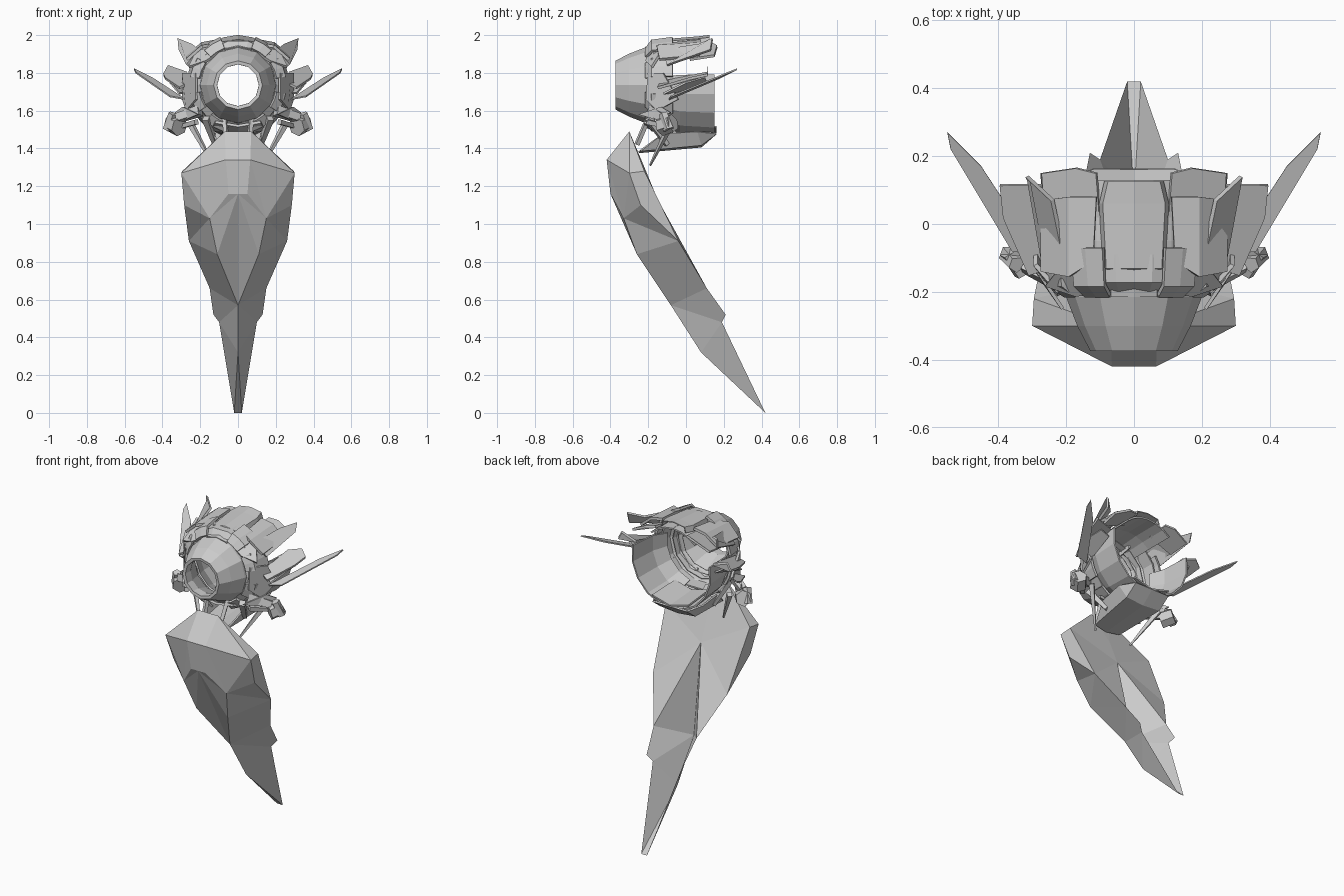
import bpy, bmesh, math
from mathutils import Vector

if "Cube" in bpy.data.objects:
    bpy.data.objects.remove(bpy.data.objects["Cube"])

CZ = 1.735  # height of the eye axis


def make(name, verts, faces, mirror=True, thick=0.0):
    me = bpy.data.meshes.new(name)
    me.from_pydata(verts, [], faces)
    bm = bmesh.new()
    bm.from_mesh(me)
    bmesh.ops.recalc_face_normals(bm, faces=bm.faces)
    bm.to_mesh(me)
    bm.free()
    ob = bpy.data.objects.new(name, me)
    bpy.context.collection.objects.link(ob)
    if thick:
        m = ob.modifiers.new("thickness", "SOLIDIFY")
        m.thickness = thick
        m.offset = 0
    if mirror:
        m = ob.modifiers.new("mirror", "MIRROR")
        m.use_clip = True
        m.merge_threshold = 0.001
    return ob


def plate(name, pts, thick=0.014):
    return make(name, pts, [tuple(range(len(pts)))], True, thick)


def band(name, profile, a0, a1, n, thick=0.01, mirror=True):
    """Faceted sheet swept about the eye axis; profile = (y, radius)."""
    full = abs(a1 - a0) >= 360
    cols = n if full else n + 1
    verts = []
    for y, r in profile:
        for i in range(cols):
            a = math.radians(a0 + (a1 - a0) * i / n)
            verts.append((r * math.cos(a), y, CZ + r * math.sin(a)))
    faces = []
    for j in range(len(profile) - 1):
        for i in range(n):
            k = (i + 1) % cols
            faces.append((j * cols + i, j * cols + k, (j + 1) * cols + k, (j + 1) * cols + i))
    return make(name, verts, faces, mirror, thick)


def bar(name, p, q, r0, r1, n=4):
    """Tapered bar between two points."""
    p, q = Vector(p), Vector(q)
    d = (q - p).normalized()
    u = d.cross(Vector((0.3, 0.9, 0.2))).normalized()
    w = d.cross(u)
    verts = []
    for c, r in ((p, r0), (q, r1)):
        for i in range(n):
            a = 2 * math.pi * i / n
            verts.append(c + u * r * math.cos(a) + w * r * math.sin(a))
    faces = [tuple(range(n)), tuple(range(n, 2 * n))]
    faces += [(i, (i + 1) % n, n + (i + 1) % n, n + i) for i in range(n)]
    return make(name, verts, faces)


# Tapering body: solid shield with a side rim above, folded leaf below (half, mirrored)
P = {
    "A0": (0, -.30, 1.49), "A": (.07, -.30, 1.49), "B0": (0, -.42, 1.34), "B": (.065, -.42, 1.34),
    "C": (.30, -.30, 1.27), "D0": (0, -.40, 1.16), "D": (.05, -.40, 1.16), "G": (.15, -.33, 1.03),
    "Q": (.285, -.24, 1.10), "H": (.26, -.04, .91), "I": (.11, -.26, .84), "J": (0, -.08, .57),
    "K": (.15, .11, .66), "L": (.13, .21, .52), "M": (.10, .19, .48), "E": (0, .08, .32),
    "N": (.02, .42, 0), "N0": (0, .42, 0), "U": (0, -.22, 1.30), "V": (0, -.15, 1.13),
    "R": (.295, -.22, 1.28),
}
keys = list(P)
body = ["A0 A B B0", "B0 B D D0", "A C B", "B C G", "B G D", "D0 D G", "D0 G I", "D0 I J",
        "C Q G", "Q H G", "G H I", "I H K", "I K J", "J K L M", "J M E", "E M N", "E N N0",
        "A0 A U", "A R U", "A C R", "C Q R", "Q H R", "R V U", "R H V", "V H K", "V K J"]
make("tapered_body", list(P.values()), [tuple(keys.index(k) for k in f.split()) for f in body])

# Eye barrel: hollow flared ring
band("eye_barrel", [(-.20, .165), (-.32, .112), (-.37, .112), (-.372, .128), (-.30, .165),
                    (-.215, .198), (-.16, .205)], 0, 360, 12, 0.004, False)
# Collar behind the barrel
band("eye_collar", [(-.20, .195), (-.17, .235), (-.09, .24)], 0, 360, 14, 0.01, False)
for i, a in enumerate((-60, -22, 22, 58)):
    band("collar_segment_%d" % i, [(-.21, .205), (-.18, .25), (-.07, .265)], a - 12, a + 12, 2, 0.015)

# Cheek shells sweeping back
band("cheek_shell", [(-.12, .22), (-.03, .262), (.15, .275)], -75, 12, 4)
band("lower_shell", [(-.06, .24), (.16, .255)], -90, -60, 1)
# Hood beneath the crown plates
band("hood", [(-.17, .21), (-.05, .222), (.13, .222)], 46, 90, 3)

# Crown centre plate with a narrow visor
crown = [(-.215, 1.935, .065), (-.14, 1.955, .07), (-.13, 1.975, .08), (.06, 1.99, .09), (.125, 1.998, .075)]
cv = []
for y, z, w in crown:
    cv += [(0, y, z), (w, y, z - .012), (w + .01, y, z - .045)]
cf = []
for j in range(len(crown) - 1):
    for i in range(2):
        cf.append((3 * j + i, 3 * j + i + 1, 3 * j + i + 4, 3 * j + i + 3))
make("crown_plate", cv, cf, True, 0.006)

# Crown side plates, bent in the middle
make("crown_side_plate",
     [(.12, -.11, 1.95), (.11, .08, 1.97), (.19, -.155, 1.94), (.19, .08, 1.955), (.27, -.14, 1.87), (.27, .07, 1.89)],
     [(0, 1, 3, 2), (2, 3, 5, 4)], True, 0.016)
plate("brow_plate", [(.09, -.20, 1.91), (.12, -.12, 1.94), (.22, -.13, 1.91), (.26, -.18, 1.83), (.17, -.21, 1.86)])
plate("rear_crown_plate", [(.10, .02, 1.93), (.11, .15, 1.95), (.17, .165, 1.94), (.27, .15, 1.89), (.26, .02, 1.87)])

# Side flaps and long blades
plate("upper_flap", [(.20, -.12, 1.92), (.24, .07, 1.95), (.315, .14, 1.98), (.31, .13, 1.92), (.27, -.10, 1.84)])
plate("middle_flap", [(.25, -.13, 1.75), (.27, .115, 1.80), (.37, .115, 1.835), (.395, .115, 1.79), (.385, .02, 1.77),
                      (.31, -.15, 1.72)])
plate("long_blade", [(.28, -.09, 1.66), (.36, -.08, 1.675), (.54, .22, 1.80), (.55, .27, 1.82), (.45, .17, 1.77)], 0.008)
plate("rear_fin", [(.26, -.05, 1.70), (.28, .11, 1.75), (.33, .10, 1.78), (.36, .0, 1.75), (.31, -.12, 1.69)], 0.01)
plate("temple_plate", [(.22, -.20, 1.80), (.29, -.12, 1.80), (.29, -.04, 1.66), (.27, -.15, 1.60), (.22, -.21, 1.66)])

# Ear pods and their linkage
bar("ear_pod", (.31, -.13, 1.515), (.355, -.07, 1.535), .052, .048, 6)
bar("ear_pod_cap", (.345, -.12, 1.585), (.37, -.09, 1.50), .025, .03, 5)
bar("ear_link", (.20, -.18, 1.60), (.32, -.12, 1.56), .035, .03)
bar("ear_rod", (.22, -.20, 1.54), (.32, -.07, 1.51), .018, .014)
plate("ear_fin", [(.21, -.25, 1.58), (.29, -.13, 1.62), (.33, -.08, 1.59), (.28, -.15, 1.55)], 0.01)

# Jaw tray below the eye
make("jaw_tray",
     [(0, -.25, 1.38), (.09, -.24, 1.39), (0, .08, 1.41), (.12, .08, 1.42), (0, .16, 1.48), (.12, .16, 1.48),
      (.13, -.12, 1.48), (.16, .06, 1.49)],
     [(0, 1, 3, 2), (2, 3, 5, 4), (1, 6, 7, 3), (3, 7, 5)], True, 0.01)

# Struts between head and body
bar("chin_strut", (.25, -.08, 1.53), (.13, -.19, 1.31), .02, .006)
bar("neck_post", (.07, -.20, 1.56), (.06, -.26, 1.42), .015, .015)
bar("jaw_strut", (.17, -.20, 1.56), (.12, -.10, 1.42), .025, .015)
plate("chin_plate", [(.0, -.22, 1.52), (.12, -.22, 1.54), (.15, -.12, 1.50), (.0, -.12, 1.48)])
